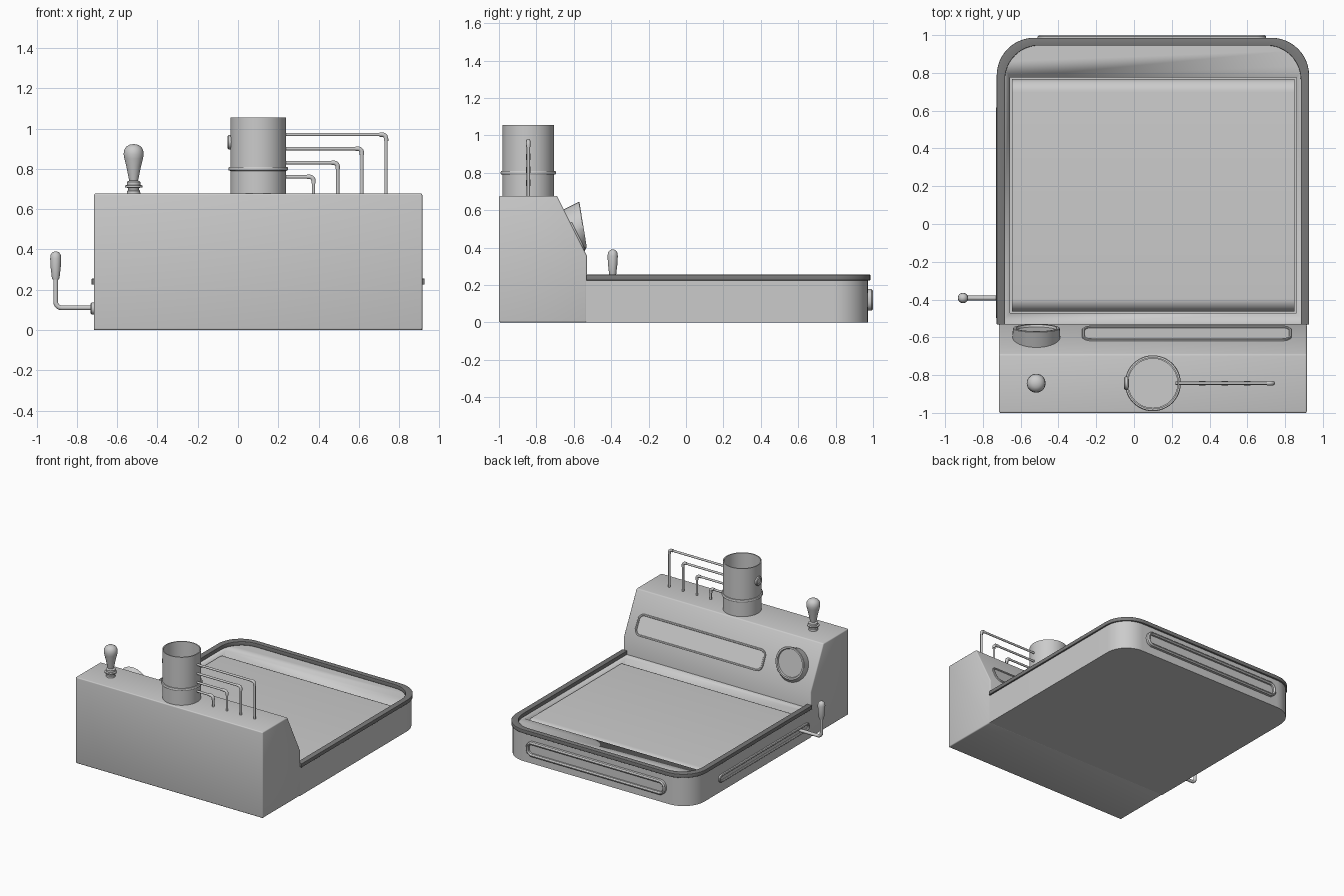
import bpy, bmesh, math
from mathutils import Matrix, Vector

if "Cube" in bpy.data.objects:
    bpy.data.objects.remove(bpy.data.objects["Cube"])

L, R = -0.715, 0.915          # body sides
CX = (L + R) / 2


def finish(name, bm, mat=Matrix(), bevel=0):
    bm.transform(mat)
    bmesh.ops.recalc_face_normals(bm, faces=bm.faces)
    me = bpy.data.meshes.new(name)
    bm.to_mesh(me)
    bm.free()
    ob = bpy.data.objects.new(name, me)
    bpy.context.collection.objects.link(ob)
    bpy.ops.object.select_all(action='DESELECT')
    bpy.context.view_layer.objects.active = ob
    ob.select_set(True)
    if bevel:
        m = ob.modifiers.new("bevel", 'BEVEL')
        m.width, m.segments = bevel, 3
        m.limit_method = 'ANGLE'
        bpy.ops.object.modifier_apply(modifier=m.name)
    bpy.ops.object.shade_smooth_by_angle(angle=math.radians(35))
    return ob


def loft(name, loops, mat=Matrix(), caps=(True, True)):
    """Join equal-length point loops with quads; optionally cap the ends."""
    bm = bmesh.new()
    vs = [[bm.verts.new(p) for p in lp] for lp in loops]
    n = len(vs[0])
    for a, b in zip(vs, vs[1:]):
        for i in range(n):
            bm.faces.new((a[i], a[(i + 1) % n], b[(i + 1) % n], b[i]))
    for end, on in ((vs[0], caps[0]), (vs[-1], caps[1])):
        if on:
            bm.faces.new(end)
    return finish(name, bm, mat)


def prism(name, pts, vec, bevel=0):
    bm = bmesh.new()
    f = bm.faces.new([bm.verts.new(p) for p in pts])
    ex = bmesh.ops.extrude_face_region(bm, geom=[f])["geom"]
    bmesh.ops.translate(bm, vec=vec, verts=[v for v in ex if isinstance(v, bmesh.types.BMVert)])
    return finish(name, bm, bevel=bevel)


def circle(r, z, n=40):
    return [(r * math.cos(2 * math.pi * i / n), r * math.sin(2 * math.pi * i / n), z) for i in range(n)]


def lathe(name, prof, mat, n=40, caps=(True, True)):
    return loft(name, [circle(r, z, n) for r, z in prof], mat, caps)


def rrect(w, h, r, z):
    """Rounded rectangle loop, centred, in the xy plane."""
    pts = []
    for k, (sx, sy) in enumerate(((1, 1), (-1, 1), (-1, -1), (1, -1))):
        for i in range(9):
            a = math.pi / 2 * (k + i / 8)
            pts.append((sx * (w / 2 - r) + r * math.cos(a), sy * (h / 2 - r) + r * math.sin(a), z))
    return pts


def frame_panel(name, w, h, r, d, t, mat):
    """Raised rounded frame with a recessed centre."""
    c = d * 0.3
    steps = ((0, -0.005), (0, d - c), (c, d), (t - c, d), (t, d - c), (t, d * 0.2))
    loft(name, [rrect(w - 2 * o, h - 2 * o, r - o, z) for o, z in steps], mat)


def axes(x, y, z, origin):
    m = Matrix((Vector(x), Vector(y).normalized(), Vector(z).normalized())).transposed().to_4x4()
    m.translation = origin
    return m


def tube(name, pts, r):
    cu = bpy.data.curves.new(name, 'CURVE')
    cu.dimensions, cu.bevel_depth, cu.bevel_resolution = '3D', r, 3
    cu.use_fill_caps = True
    sp = cu.splines.new('POLY')
    sp.points.add(len(pts) - 1)
    for p, q in zip(sp.points, pts):
        p.co = (*q, 1)
    bpy.context.collection.objects.link(bpy.data.objects.new(name, cu))


def u_path(o, r, y0, y1, z):
    """U-shaped outline: straight front, two rounded rear corners."""
    l, rt = L - o, R + o
    pts = [(rt, y0, z)]
    for cx, a0 in ((rt - r, 0), (l + r, 90)):
        for i in range(13):
            a = math.radians(a0 + 90 * i / 12)
            pts.append((cx + r * math.cos(a), y1 - r + r * math.sin(a), z))
    return pts + [(l, y0, z)]


# bed with rectangular opening
bed = prism("bed", u_path(0, 0.18, -0.535, 0.972, 0), (0, 0, 0.225))
bm = bmesh.new()
bmesh.ops.create_cube(bm, size=1, matrix=Matrix.Translation((0.102, 0.152, 0.26)) @ Matrix.Diagonal((1.516, 1.246, 0.4, 1)))
cutter = finish("opening_cutter", bm)
cutter.hide_render = True
mod = bed.modifiers.new("opening", 'BOOLEAN')
mod.object, mod.operation, mod.solver = cutter, 'DIFFERENCE', 'EXACT'
bpy.context.view_layer.objects.active = bed
bpy.ops.object.modifier_apply(modifier=mod.name)
bpy.data.objects.remove(cutter)

# conveyor belt with rounded ends
prof, br = [], 0.07
for cy, a0 in ((0.768 - br, -90), (-0.464 + br, 90)):
    for i in range(17):
        a = math.radians(a0 + 180 * i / 16)
        prof.append((-0.645, cy + br * math.cos(a), 0.14 + br * math.sin(a)))
prism("belt", prof, (1.494, 0, 0))

# dark rim around the bed
outer, inner = u_path(0.012, 0.2, -0.532, 0.986, 0.225), u_path(-0.032, 0.18, -0.532, 0.945, 0.225)
bm = bmesh.new()
grid = [[bm.verts.new(Vector(p) + Vector((0, 0, h))) for p in lp]
        for lp, h in ((outer, 0), (outer, 0.03), (inner, 0.03), (inner, 0))]
for k in range(4):
    a, b = grid[k], grid[(k + 1) % 4]
    for i in range(len(a) - 1):
        bm.faces.new((a[i], a[i + 1], b[i + 1], b[i]))
for e in (0, -1):
    bm.faces.new([g[e] for g in grid])
rim = finish("rim", bm, bevel=0.003)
dark = bpy.data.materials.new("dark_grey")
dark.diffuse_color = (0.2, 0.2, 0.2, 1)
dark.use_nodes = True
dark.node_tree.nodes["Principled BSDF"].inputs["Base Color"].default_value = dark.diffuse_color
rim.data.materials.append(dark)

# console block
prism("console", [(L, y, z) for y, z in ((-1, 0), (-1, 0.677), (-0.69, 0.677), (-0.53, 0.355), (-0.53, 0))],
      (R - L, 0, 0), bevel=0.008)

# framed panels: rear, side slot, sloped face
frame_panel("rear_panel", 1.21, 0.115, 0.05, 0.028, 0.022,
            axes((-1, 0, 0), (0, 0, 1), (0, 1, 0), (0.095, 0.972, 0.12)))
frame_panel("side_slot", 1.12, 0.06, 0.029, 0.016, 0.014,
            axes((0, -1, 0), (0, 0, 1), (-1, 0, 0), (L, 0.06, 0.107)))
up, out = (0, -0.16, 0.322), (0, 0.322, 0.16)
frame_panel("slope_panel", 1.11, 0.165, 0.05, 0.01, 0.014,
            axes((-1, 0, 0), up, out, (0.28, -0.582, 0.46)))

# wedge-shaped gauge on the slope
base = axes((-1, 0, 0), up, out, (-0.517, -0.597, 0.49))
face = axes((-1, 0, 0), (0, -0.04, 0.245), (0, 0.245, 0.04), (-0.517, -0.55, 0.522))
loops = [[base @ Vector(p) for p in circle(0.127, -0.005)]]
loops += [[face @ Vector(p) for p in circle(r, z)] for r, z in ((0.124, -0.003), (0.121, 0), (0.108, 0), (0.104, -0.012))]
loft("gauge", loops)

# chimney with collar and side knob
at = Matrix.Translation((0.1, -0.843, 0))
lathe("chimney", [(0.138, 0.67), (0.138, 1.055), (0.13, 1.055), (0.13, 0.68)], at, 48)
lathe("chimney_collar", [(0.137, 0.79), (0.145, 0.791), (0.148, 0.796), (0.148, 0.804), (0.145, 0.809), (0.137, 0.81)],
      at, 48, (False, False))
lathe("chimney_knob", [(0.035, -0.01), (0.035, 0.01), (0.031, 0.015), (0.022, 0.015), (0.018, 0.01)],
      axes((0, -1, 0), (0, 0, 1), (-1, 0, 0), (-0.037, -0.843, 0.932)), 24)

# four stepped pipes with elbow joints
for k in range(4):
    x, z, y = 0.375 + 0.12 * k, 0.76 + 0.07 * k, -0.843
    bend = [(x - 0.02 + 0.02 * math.sin(a), y, z - 0.02 + 0.02 * math.cos(a))
            for a in [math.pi / 2 * i / 6 for i in range(7)]]
    tube(f"pipe_{k + 1}", [(0.22, y, z)] + bend + [(x, y, 0.67)], 0.0085)
    tube(f"pipe_elbow_{k + 1}", [(x - 0.032, y, z)] + bend + [(x, y, z - 0.032)], 0.0115)

# top lever: collar and pear-shaped grip
at = Matrix.Translation((-0.518, -0.843, 0))
lathe("lever_collar", [(0.034, 0.67), (0.032, 0.69), (0.027, 0.695), (0.027, 0.705), (0.044, 0.708), (0.044, 0.716),
                       (0.034, 0.72), (0.034, 0.735), (0.022, 0.742)], at, 28)
lathe("lever_grip", [(0.02, 0.735), (0.026, 0.76), (0.036, 0.81), (0.046, 0.85), (0.05, 0.872), (0.047, 0.893),
                     (0.038, 0.909), (0.022, 0.919), (0.006, 0.922)], at, 28)

# side crank arm and grip
bend = [(-0.875 - 0.03 * math.sin(a), -0.392, 0.14 - 0.03 * math.cos(a)) for a in [math.pi / 2 * i / 6 for i in range(7)]]
tube("crank_arm", [(-0.71, -0.392, 0.11)] + bend + [(-0.905, -0.392, 0.27)], 0.0125)
lathe("crank_grip", [(0.016, 0.25), (0.019, 0.258), (0.025, 0.31), (0.0275, 0.355), (0.025, 0.373), (0.017, 0.385),
                     (0.005, 0.39)], Matrix.Translation((-0.905, -0.392, 0)), 24)
